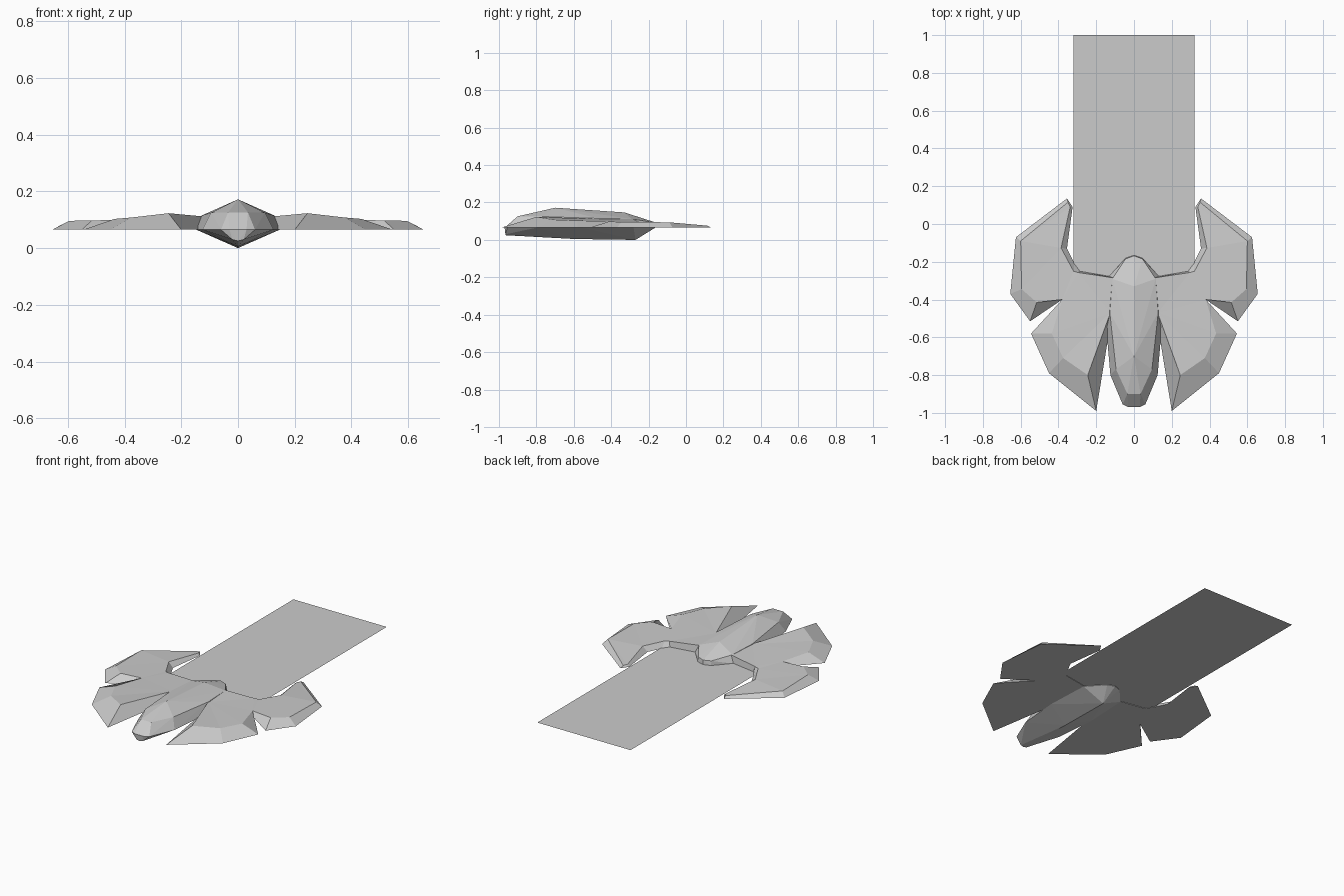
import bpy, bmesh

BASE = 0.065  # height of the flat underside of the wings


def finish(bm, name):
    bmesh.ops.recalc_face_normals(bm, faces=bm.faces)
    mesh = bpy.data.meshes.new(name)
    bm.to_mesh(mesh)
    bm.free()
    obj = bpy.data.objects.new(name, mesh)
    bpy.context.collection.objects.link(obj)
    return obj


# Flat rectangular strip
bm = bmesh.new()
bm.faces.new([bm.verts.new((x, y, BASE + 0.003)) for x, y in
              ((-0.32, -0.29), (0.32, -0.29), (0.32, 1.0), (-0.32, 1.0))])
finish(bm, "flat_strip")

# Faceted central body: hull of half-section points, mirrored in x
half = [
    (0.03, -0.97, 0.065), (0.06, -0.955, 0.065), (0.125, -0.80, 0.065),
    (0.147, -0.55, 0.065), (0.135, -0.28, 0.065), (0.045, -0.18, 0.065),
    (0.035, -0.90, 0.126), (0.095, -0.77, 0.125), (0.128, -0.47, 0.115),
    (0.115, -0.29, 0.112), (0.045, -0.185, 0.095),
    (0, -0.70, 0.172), (0, -0.33, 0.147), (0, -0.168, 0.095),
    (0.02, -0.965, 0.03), (0, -0.965, 0.025), (0, -0.60, 0.005),
    (0, -0.27, 0.0), (0, -0.165, 0.065),
]
bm = bmesh.new()
for x, y, z in half:
    bm.verts.new((x, y, z))
    if x:
        bm.verts.new((-x, y, z))
res = bmesh.ops.convex_hull(bm, input=bm.verts)
loose = [v for v in bm.verts if not v.link_faces]
bmesh.ops.delete(bm, geom=loose, context='VERTS')
finish(bm, "central_body")

# Lobed wing: (base x, y) paired with (top x, y, z), front lobe then rear lobe
ring = [
    ((0.115, -0.47), (0.125, -0.47, 0.112)),
    ((0.20, -0.99), (0.245, -0.80, 0.123)),
    ((0.45, -0.79), (0.375, -0.71, 0.108)),
    ((0.545, -0.58), (0.435, -0.58, 0.103)),
    ((0.38, -0.40), (0.38, -0.40, 0.099)),
    ((0.55, -0.515), (0.515, -0.415, 0.098)),
    ((0.655, -0.37), (0.595, -0.345, 0.096)),
    ((0.625, -0.07), (0.60, -0.09, 0.094)),
    ((0.355, 0.135), (0.35, 0.115, 0.076)),
    ((0.325, 0.09), (0.338, 0.09, 0.077)),
    ((0.355, -0.13), (0.386, -0.127, 0.094)),
    ((0.315, -0.21), (0.32, -0.25, 0.097)),
    ((0.285, -0.25), (0.295, -0.257, 0.099)),
    ((0.11, -0.28), (0.11, -0.285, 0.112)),
]
bm = bmesh.new()
low = [bm.verts.new((x, y, BASE)) for (x, y), _ in ring]
top = [bm.verts.new(t) for _, t in ring]
n = len(ring)
for i in range(n):
    j = (i + 1) % n
    bm.faces.new((low[i], low[j], top[j], top[i]))
front, rear = [0, 1, 2, 3, 4, 12, 13], list(range(4, 13))
caps = [bm.faces.new([vs[i] for i in lobe]) for vs in (low, top) for lobe in (front, rear)]
bmesh.ops.triangulate(bm, faces=caps)
wing = finish(bm, "lobed_wings")
wing.modifiers.new("mirror", 'MIRROR')
